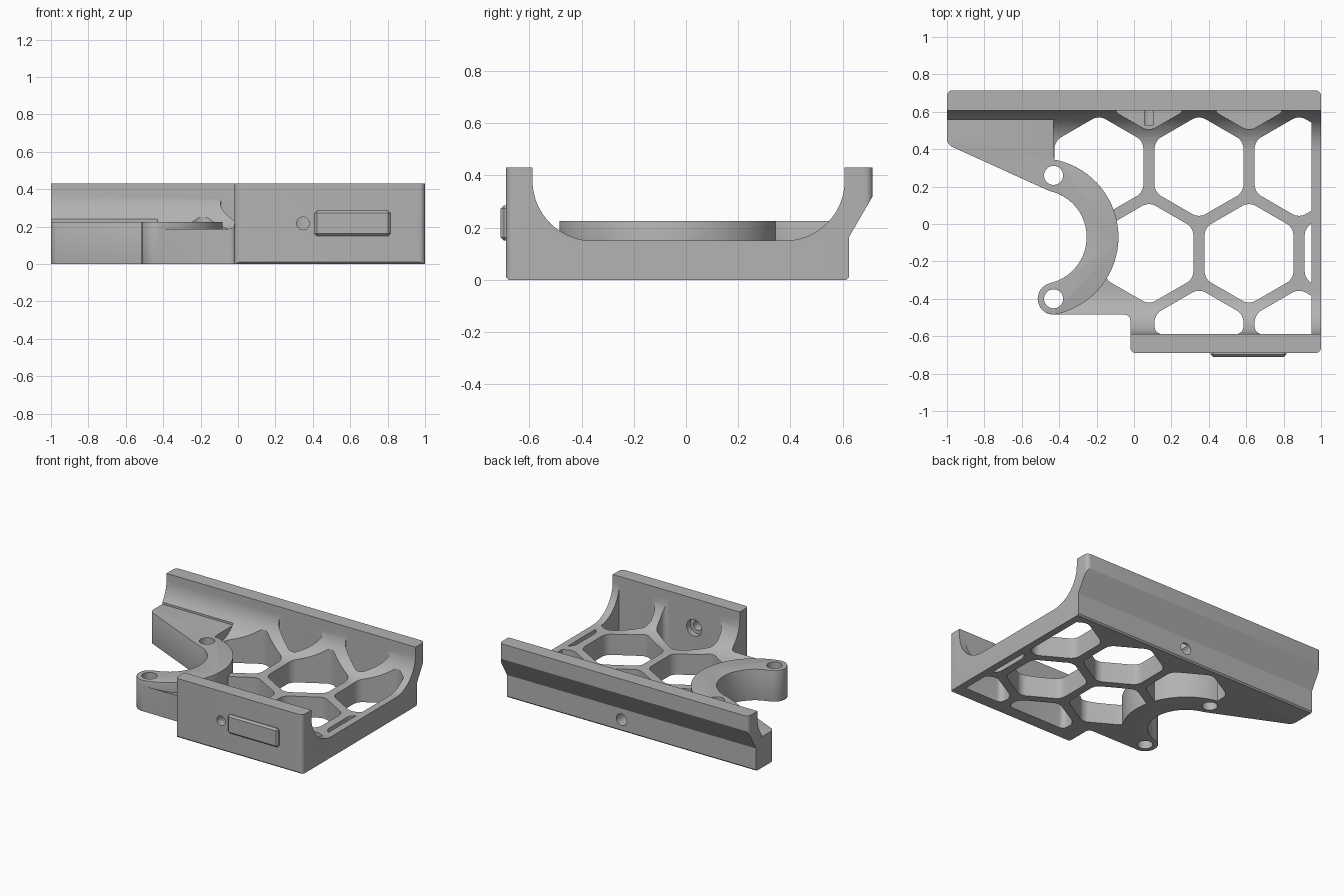
import bpy, bmesh
from math import sin, cos, pi, radians
from mathutils import Matrix, Vector

if "Cube" in bpy.data.objects:
    bpy.data.objects.remove(bpy.data.objects["Cube"])

grey = bpy.data.materials.new("mid grey plastic")
grey.use_nodes = True
COLOUR = (0.45, 0.45, 0.45, 1)
grey.diffuse_color = COLOUR
grey.node_tree.nodes["Principled BSDF"].inputs["Base Color"].default_value = COLOUR

ALONG_X = Matrix(((0, 0, 1, 0), (1, 0, 0, 0), (0, 1, 0, 0), (0, 0, 0, 1)))
ALONG_Y = Matrix(((1, 0, 0, 0), (0, 0, 1, 0), (0, 1, 0, 0), (0, 0, 0, 1)))


def arc(cx, cy, r, a0, a1, n=16):
    """Points on an arc, angles in degrees."""
    steps = [radians(a0 + (a1 - a0) * i / n) for i in range(n + 1)]
    return [(cx + r * cos(a), cy + r * sin(a)) for a in steps]


def circle(cx, cy, r, n=32):
    return arc(cx, cy, r, 0, 360, n)[:-1]


def prism(name, pts, lo, hi, corners=(), radius=0, clips=(), late_clips=(), turn=None):
    """Extrude an outline, with optional clipping planes and rounded corners."""
    bm = bmesh.new()
    verts = [bm.verts.new((x, y, lo)) for x, y in pts]
    bm.faces.new(verts)

    def cut(planes):
        for co, no in planes:
            bmesh.ops.bisect_plane(bm, geom=bm.verts[:] + bm.edges[:] + bm.faces[:],
                                   plane_co=co, plane_no=no, clear_outer=True)

    cut(clips)
    if radius:
        chosen = bm.verts[:] if corners == "all" else [verts[i] for i in corners]
        bmesh.ops.bevel(bm, geom=chosen, offset=radius, segments=6, profile=0.5,
                        affect='VERTICES', clamp_overlap=True)
    cut(late_clips)
    new = bmesh.ops.extrude_face_region(bm, geom=bm.faces[:])["geom"]
    bmesh.ops.translate(bm, vec=(0, 0, hi - lo),
                        verts=[v for v in new if isinstance(v, bmesh.types.BMVert)])
    if turn:
        bm.transform(turn)
    bmesh.ops.recalc_face_normals(bm, faces=bm.faces[:])
    me = bpy.data.meshes.new(name)
    bm.to_mesh(me)
    bm.free()
    me.materials.append(grey)
    ob = bpy.data.objects.new(name, me)
    bpy.context.collection.objects.link(ob)
    return ob


def apply(ob):
    deps = bpy.context.evaluated_depsgraph_get()
    me = bpy.data.meshes.new_from_object(ob.evaluated_get(deps))
    ob.modifiers.clear()
    ob.data = me


def combine(ob, other, operation):
    mod = ob.modifiers.new("boolean", 'BOOLEAN')
    mod.operation, mod.solver, mod.object = operation, 'EXACT', other
    apply(ob)
    bpy.data.objects.remove(other)


def soften(ob, width, segments=3):
    mod = ob.modifiers.new("soft edges", 'BEVEL')
    mod.width, mod.segments, mod.limit_method = width, segments, 'ANGLE'
    mod.angle_limit = radians(40)
    apply(ob)


# Cradle: trough section along x, limited to the plan outline
section = [(-0.69, 0.01), (-0.69, 0.43), (-0.588, 0.43)]
section += arc(-0.358, 0.38, 0.23, 180, 270) + arc(0.378, 0.38, 0.23, 270, 360)
section += [(0.608, 0.43), (0.715, 0.43), (0.715, 0.32), (0.625, 0.165),
            (0.625, 0.01), (0.615, 0), (-0.68, 0)]
cradle = prism("cradle", section, -1.1, 1.1, turn=ALONG_X)

plan = [(-1, 0.715), (1, 0.715), (1, -0.69), (-0.02, -0.69), (-0.02, -0.485), (-0.43, -0.483)]
plan += arc(-0.505, -0.07, 0.337, -77, 77, 24) + [(-0.43, 0.56), (-1, 0.56)]
outline = prism("outline", plan, -0.1, 0.6, corners=(0, 1, 2, 3, 4), radius=0.03)
combine(cradle, outline, 'INTERSECT')

# Honeycomb: pointed cells in staggered rows, shallow pockets by the rear rail
PITCH = 0.535
ROW = PITCH * 0.866
rows = [(-0.62, (1, 3), -0.1), (-0.62 + ROW, (0, 2, 4), -0.1),
        (-0.62 + 2 * ROW, (-1, 1, 3), -0.1), (-0.62 + 3 * ROW, (0, 2), 0.12)]
walls = [((0, -0.588, 0), (0, -1, 0)), ((0, 0.608, 0), (0, 1, 0))]
rim = [((0.948, 0, 0), (1, 0, 0))]
for cy, columns, floor in rows:
    for k in columns:
        cx = 0.08 + k * PITCH / 2
        hexagon = [(cx + 0.274 * sin(i * pi / 3), cy + 0.274 * cos(i * pi / 3)) for i in range(6)]
        cell = prism("cell", hexagon, floor, 0.6, "all", 0.038, walls, rim)
        combine(cradle, cell, 'DIFFERENCE')

# Raised wing on the rear left and curved arm with a rounded tip
wing = prism("wing", [(-1, 0.6), (-1, 0.425), (-0.46, 0.18), (-0.40, 0.26),
                      (-0.43, 0.36), (-0.43, 0.6)], 0, 0.225, (1, 4), 0.03)
band = arc(-0.505, -0.07, 0.422, -77, 77, 32)
band += arc(-0.43, 0.26, 0.085, 77, 257, 12)[1:-1]
band += arc(-0.505, -0.07, 0.252, 77, -77, 32)
band += arc(-0.43, -0.4, 0.085, 103, 283, 12)[1:-1]
arm = prism("arm", band, 0, 0.225)
combine(arm, wing, 'UNION')
soften(arm, 0.012)
combine(cradle, arm, 'UNION')

# Raised bar on the front wall
bar = prism("bar", [(0.41, 0.15), (0.815, 0.15), (0.815, 0.285), (0.41, 0.285)],
            -0.71, -0.67, turn=ALONG_Y)
soften(bar, 0.012, 1)
combine(cradle, bar, 'UNION')

# Holes: arm bolts, front screws with counterbores, rear blind hole
holes = [prism("hole", circle(-0.43, y, 0.051), -0.1, 0.4) for y in (0.26, -0.4)]
for x in (0.347, 0.861):
    holes.append(prism("hole", circle(x, 0.217, 0.034), -0.8, -0.5, turn=ALONG_Y))
    holes.append(prism("hole", circle(x, 0.217, 0.06), -0.63, -0.5, turn=ALONG_Y))
holes.append(prism("hole", circle(0.08, 0.085, 0.042), 0.53, 0.8, turn=ALONG_Y))
for hole in holes:
    combine(cradle, hole, 'DIFFERENCE')

# Smooth curved walls, keep edges crisp
bpy.ops.object.select_all(action='DESELECT')
cradle.select_set(True)
bpy.context.view_layer.objects.active = cradle
bpy.ops.object.shade_smooth_by_angle(angle=radians(30))
